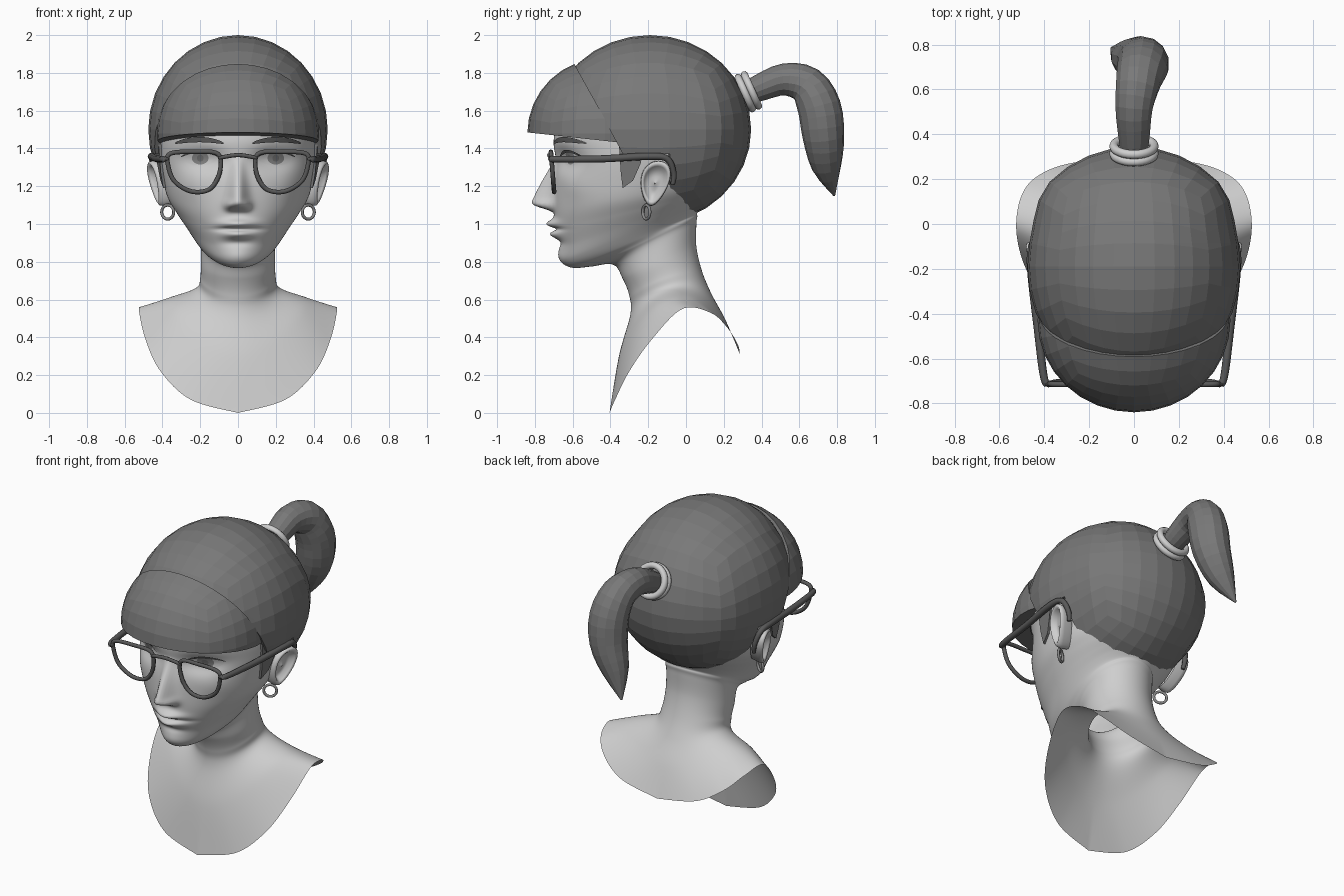
import bpy, bmesh, math
from mathutils import Vector
from mathutils.bvhtree import BVHTree

if "Cube" in bpy.data.objects:
    bpy.data.objects.remove(bpy.data.objects["Cube"])


def material(name, v):
    m = bpy.data.materials.new(name)
    m.diffuse_color = (v, v, v, 1)
    m.use_nodes = True
    m.node_tree.nodes["Principled BSDF"].inputs["Base Color"].default_value = m.diffuse_color
    return m


SKIN = material("skin", 0.62)
HAIR = material("hair", 0.19)
BROW = material("brow_dark", 0.10)
FRAME = material("frame_dark", 0.10)
WHITE = material("eye_white", 0.62)
IRIS = material("iris", 0.24)
PUPIL = material("pupil", 0.16)
TIE = material("hair_tie_light", 0.62)
METAL = material("earring_metal", 0.25)


def finish(name, bm, mat, smooth=True, mirror=False):
    bmesh.ops.recalc_face_normals(bm, faces=bm.faces[:])
    me = bpy.data.meshes.new(name)
    for f in bm.faces:
        f.smooth = smooth
    bm.to_mesh(me)
    bm.free()
    me.materials.append(mat)
    ob = bpy.data.objects.new(name, me)
    bpy.context.collection.objects.link(ob)
    if mirror:
        ob.modifiers.new("mirror", 'MIRROR').use_clip = False
    return ob


def spline(pts, f, closed=False):
    """Smooth curve through pts at parameter f, counted in points."""
    n = len(pts)
    i = min(int(f), n - 1 if closed else n - 2)
    t = f - i
    g = (lambda k: pts[k % n]) if closed else (lambda k: pts[max(0, min(n - 1, k))])
    a, b, c, d = (Vector(g(i + k)) for k in (-1, 0, 1, 2))
    return 0.5 * (2 * b + (c - a) * t + (2 * a - 5 * b + 4 * c - d) * t ** 2
                  + (3 * b - a - 3 * c + d) * t ** 3)


def skin_grid(bm, rows, wrap_u=True, wrap_v=False):
    vs = [[bm.verts.new(p) for p in r] for r in rows]
    nr, nc = len(vs), len(vs[0])
    for i in range(nr if wrap_v else nr - 1):
        for j in range(nc if wrap_u else nc - 1):
            k, l = (i + 1) % nr, (j + 1) % nc
            bm.faces.new((vs[i][j], vs[i][l], vs[k][l], vs[k][j]))
    return vs


def tube(name, pts, mat, ref, sides=10, steps=6, closed=False, smooth=True, mirror=False):
    """Tube through (x, y, z, radius) points."""
    n = len(pts) * steps if closed else (len(pts) - 1) * steps + 1
    path = [spline(pts, i / steps, closed) for i in range(n)]
    rows = []
    for i, p in enumerate(path):
        nxt = path[(i + 1) % n] if closed else path[min(i + 1, n - 1)]
        prv = path[i - 1] if closed else path[max(i - 1, 0)]
        tan = (nxt - prv).to_3d().normalized()
        u = tan.cross(Vector(ref)).normalized()
        v = tan.cross(u)
        rows.append([p.to_3d() + max(p[3], .002) * (u * math.cos(a) + v * math.sin(a))
                     for a in (math.tau * k / sides for k in range(sides))])
    bm = bmesh.new()
    vs = skin_grid(bm, rows, True, closed)
    if not closed:
        bm.faces.new(vs[0])
        bm.faces.new(vs[-1])
    return finish(name, bm, mat, smooth, mirror)


def ring(name, c, axis, R, r, mat, mirror=False):
    ax = Vector(axis).normalized()
    u = ax.orthogonal().normalized()
    v = ax.cross(u)
    pts = [(*(Vector(c) + R * (u * math.cos(a) + v * math.sin(a))), r)
           for a in (math.tau * k / 16 for k in range(16))]
    return tube(name, pts, mat, ax, 10, 2, True, True, mirror)


# --- head, neck and bust: one loft of tilted rings ---
EDGE = [(0, -.405, 0), (.25, -.375, .07), (.41, -.30, .22), (.49, -.18, .39), (.525, -.02, .55),
        (.50, .13, .53), (.42, .22, .45), (.26, .275, .36), (0, .285, .31)]
# front y, front z, back y, back z, half width, side rise, front pinch
RINGS = [(-.355, .30, .21, .49, .37, .205, 0), (-.295, .52, .135, .63, .225, .08, 0),
         (-.30, .62, .085, .75, .2, .03, 0), (-.335, .71, .055, .88, .197, 0, 0),
         (-.385, .785, .055, 1.0, .205, 0, .1), (-.5, .775, .06, 1.04, .235, 0, .28),
         (-.6, .768, .06, 1.06, .255, 0, .3), (-.655, .80, .09, 1.1, .285, 0, .28),
         (-.67, .88, .12, 1.13, .315, 0, .2), (-.69, .97, .16, 1.17, .35, 0, .12),
         (-.70, 1.07, .19, 1.22, .385, 0, .06), (-.70, 1.2, .22, 1.3, .41, 0, .04),
         (-.69, 1.33, .24, 1.4, .42, 0, 0), (-.70, 1.45, .25, 1.5, .42, 0, 0),
         (-.66, 1.6, .25, 1.6, .40, 0, 0), (-.55, 1.75, .17, 1.75, .33, 0, 0),
         (-.38, 1.85, 0, 1.85, .18, 0, 0), (-.2, 1.87, -.18, 1.87, .01, 0, 0)]
# face features: amplitude, centre x, centre z, spread x, spread z
BUMPS = [(-.028, .045, 1.098, .022, .024), (.045, .19, 1.34, .10, .055), (-.018, .2, 1.345, .055, .035),
         (-.045, 0, 1.0, .085, .024), (-.035, 0, .945, .075, .022), (.024, 0, .973, .10, .011),
         (.012, 0, .90, .08, .02), (-.012, 0, .83, .08, .04), (-.012, .27, 1.2, .08, .07)]
H = 96


def half_ring(r):
    yf, zf, yb, zb, w, rise, pinch = r
    out = []
    for k in range(H + 1):
        t = math.pi * k / H
        s = (1 - math.cos(t)) / 2
        out.append((w * math.sin(t) * (1 - pinch * (1 - s)), yf + (yb - yf) * s,
                    zf + (zb - zf) * s + rise * math.sin(t) ** 2))
    return out


def sculpt(p):
    x, y, z = p
    if y < -.35 and z > .78:
        for a, cx, cz, sx, sz in BUMPS:
            y += a * math.exp(-((abs(x) - cx) / sx) ** 2 - ((z - cz) / sz) ** 2)
        u = max(0, min(1, (1.36 - z) / .24))          # nose ridge
        low = max(0, min(1, (z - 1.055) / .055))
        low = low * low * (3 - 2 * low)
        y -= .115 * u * low * math.exp(-(x / (.028 + .022 * u)) ** 2)
    return Vector((x, y, z))


halves = [[spline(EDGE, 8 * k / H) for k in range(H + 1)]] + [half_ring(r) for r in RINGS]
columns = list(zip(*halves))
rows = []
for i in range((len(halves) - 1) * 12 + 1):
    h = [sculpt(spline(c, i / 12)) for c in columns]
    h[0].x = h[-1].x = 0
    rows.append(h + [Vector((-p.x, p.y, p.z)) for p in h[-2:0:-1]])
bm = bmesh.new()
skin_grid(bm, rows)
surface = BVHTree.FromBMesh(bm)
finish("head_and_bust", bm, SKIN)


def front_y(x, z):
    return surface.ray_cast(Vector((x, -2, z)), Vector((0, 1, 0)))[0].y


def side_x(y, z):
    return surface.ray_cast(Vector((2, y, z)), Vector((-1, 0, 0)))[0].x


# --- eyes, lashes and brows: thin plates draped on the face ---
def plate(name, cx, cz, rx, rz, bend, off, mat):
    bm = bmesh.new()
    rows = []
    for r in (1, .75, .5, .25, .02):
        row = []
        for k in range(32):
            c, s = math.cos(math.tau * k / 32), math.sin(math.tau * k / 32)
            x, z = cx + rx * r * c, cz + rz * r * s + bend * (r * c) ** 2
            row.append((x, front_y(x, z) - off, z))
        rows.append(row)
    vs = skin_grid(bm, rows)
    bm.faces.new(vs[-1])
    finish(name, bm, mat, True, True)


plate("eye_white", .2, 1.347, .088, .036, 0, .003, WHITE)
plate("iris", .2, 1.349, .044, .034, 0, .005, IRIS)
plate("pupil", .2, 1.349, .018, .018, 0, .007, PUPIL)
plate("eyelash", .202, 1.385, .10, .008, -.03, .009, BROW)
plate("eyebrow", .205, 1.447, .13, .014, -.02, .009, BROW)


# --- hair cap and fringe: squared spheres, cut by planes ---
def ball(c, r):
    bm = bmesh.new()
    bmesh.ops.create_cube(bm, size=2)
    bmesh.ops.subdivide_edges(bm, edges=bm.edges[:], cuts=7, use_grid_fill=True)
    for v in bm.verts:
        d = Vector([math.tan(q * math.pi / 4) for q in v.co]).normalized()
        v.co = Vector(c) + Vector((d.x * r[0], d.y * r[1], d.z * r[2]))
    return bm


def cut(bm, co, no, **kw):
    bmesh.ops.bisect_plane(bm, geom=bm.verts[:] + bm.edges[:] + bm.faces[:],
                           plane_co=co, plane_no=no, **kw)


bm = ball((0, -.19, 1.5), (.475, .535, .5))
for v in bm.verts:
    v.co.x *= 1 + .12 * max(0, min(1, (v.co.y + .02) / .2))
cut(bm, (0, -.59, 1.845), (0, 1, .54))
cut(bm, (0, 0, 1.37), (0, 0, 1))
cut(bm, (0, -.085, 0), (0, 1, 0))
cut(bm, (0, -.09, 1.2), (0, 1.2, 1))
drop = []
for f in bm.faces:
    c = f.calc_center_median()
    if c.z > 1.37:
        keep = c.y > -.59 + (1.845 - c.z) * .54
    else:
        keep = c.y > -.085 and c.z > 1.2 - (c.y + .09) * 1.2
    if not keep:
        drop.append(f)
bmesh.ops.delete(bm, geom=drop, context='FACES')
cap = finish("hair_cap", bm, HAIR, False)
sol = cap.modifiers.new("thickness", 'SOLIDIFY')
sol.thickness, sol.offset = .04, -1

bm = ball((0, -.43, 1.48), (.43, .41, .4))
cut(bm, (0, -.84, 1.485), (0, .11, 1), clear_inner=True)
bmesh.ops.holes_fill(bm, edges=[e for e in bm.edges if e.is_boundary])
cut(bm, (0, -.59, 1.845), (0, 1, .557), clear_outer=True)
bmesh.ops.holes_fill(bm, edges=[e for e in bm.edges if e.is_boundary])
finish("fringe", bm, HAIR, False)

# --- sideburn ---
bm = bmesh.new()
shape = [(-.355, 1.42), (-.22, 1.42), (-.24, 1.32), (-.28, 1.23), (-.335, 1.19), (-.345, 1.27)]
outer = [(side_x(y, z) + .014, y, z) for y, z in shape]
vs = skin_grid(bm, [[(x - .06, y, z) for x, y, z in outer], outer])
bm.faces.new(vs[1])
finish("sideburn", bm, HAIR, False, True)

# --- ponytail and tie ---
tube("ponytail", [(0, .31, 1.685, .06), (0, .40, 1.725, .072), (0, .52, 1.765, .085), (.02, .64, 1.735, .102),
                  (.04, .705, 1.62, .115), (.03, .728, 1.46, .11), (-.03, .745, 1.3, .078),
                  (-.10, .785, 1.15, .005)], HAIR, (1, 0, 0), 14, 3, False, False)
for k, d in enumerate((-.018, .018)):
    ring("hair_tie_%d" % (k + 1), (0, .33 + .91 * d, 1.70 + .41 * d), (0, .91, .41), .09, .02, TIE)

# --- ears: outline swept through a rim profile ---
bm = bmesh.new()
rows = []
for r, h in ((.9, -.05), (1, .005), (.97, .028), (.87, .036), (.76, .026), (.62, .002), (.3, -.004), (.02, .008)):
    row = []
    for k in range(32):
        a = math.tau * k / 32
        c, s = math.cos(a) * r, math.sin(a) * r
        y = -.165 + .075 * c * (1 + .3 * math.sin(a)) + .02 * s
        z = 1.215 + .12 * s
        row.append((.412 + .3 * (y + .165) + .18 * (z - 1.215) + h, y, z))
    rows.append(row)
skin_grid(bm, rows)
finish("ear", bm, SKIN, True, True)
ring("earring", (.372, -.21, 1.063), (.5, -.85, 0), .037, .008, METAL, True)

# --- glasses ---
RIM = [(.36, 1.372), (.23, 1.382), (.105, 1.37), (.098, 1.27), (.15, 1.185),
       (.245, 1.172), (.335, 1.225), (.37, 1.31)]
tube("glasses_rim", [(x, -.715 + (1.38 - z) * .08, z, .012) for x, z in RIM],
     FRAME, (0, 1, 0), 8, 6, True, True, True)
tube("glasses_bridge", [(-.1, -.715, 1.35, .011), (0, -.725, 1.365, .011), (.1, -.715, 1.35, .011)],
     FRAME, (0, 1, 0), 8)
tube("glasses_arm", [(.37, -.71, 1.345, .014), (.40, -.69, 1.343, .017), (.43, -.45, 1.345, .019),
                     (.458, -.2, 1.358, .019), (.455, -.1, 1.345, .017), (.435, -.065, 1.27, .015),
                     (.425, -.07, 1.21, .012)], FRAME, (1, 0, 0), 8, 6, False, True, True)
